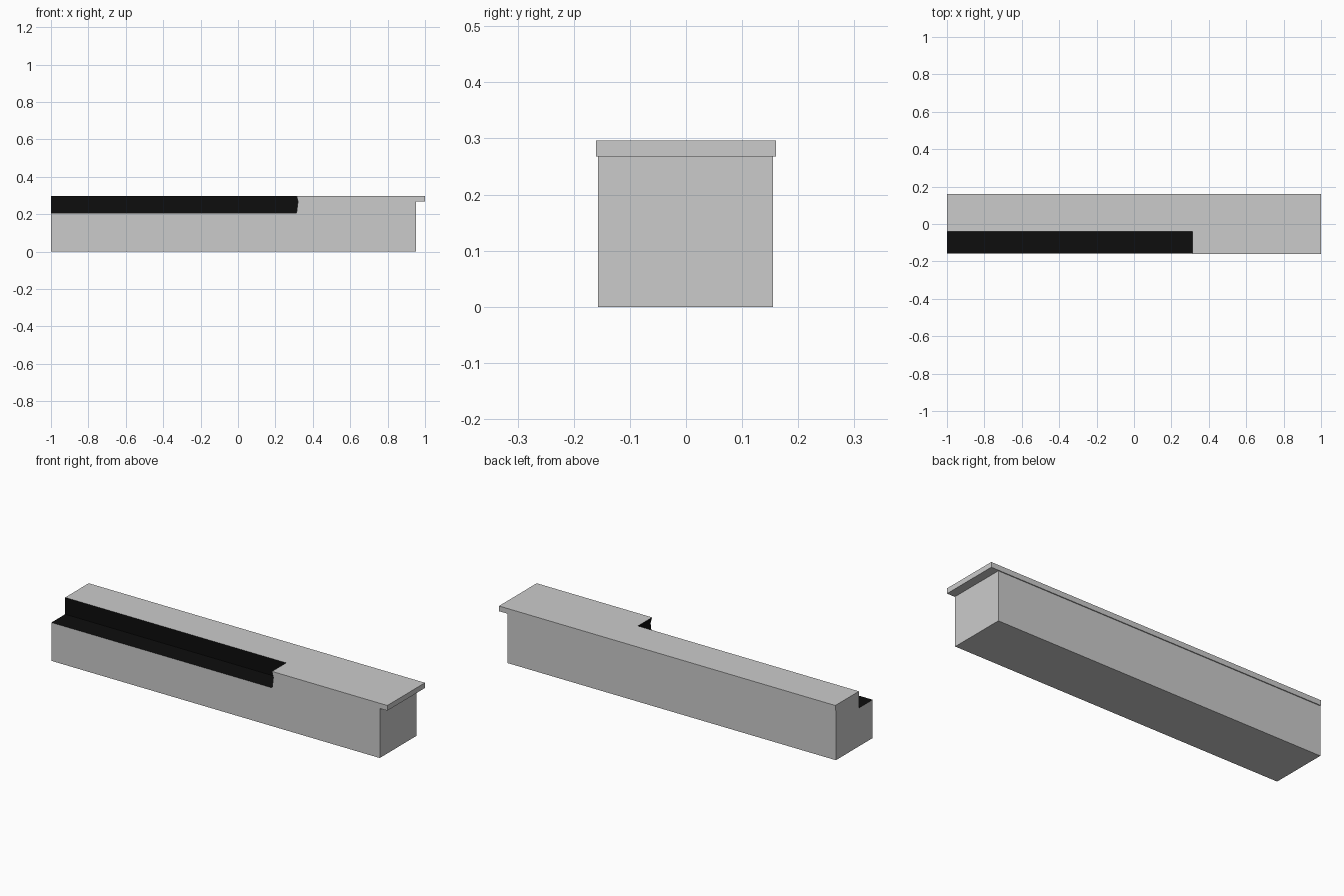
import bpy
import bmesh

if "Cube" in bpy.data.objects:
    bpy.data.objects.remove(bpy.data.objects["Cube"])


def material(name, value):
    m = bpy.data.materials.new(name)
    m.diffuse_color = (value, value, value, 1)
    m.use_nodes = True
    m.node_tree.nodes["Principled BSDF"].inputs["Base Color"].default_value = m.diffuse_color
    return m


grey = material("grey", 0.8)
black = material("black", 0.004)


def prism(name, profile, y0, y1):
    """Extrude an x-z profile along y."""
    bm = bmesh.new()
    face = bm.faces.new([bm.verts.new((x, y0, z)) for x, z in profile])
    ext = bmesh.ops.extrude_face_region(bm, geom=[face])
    verts = [v for v in ext["geom"] if isinstance(v, bmesh.types.BMVert)]
    bmesh.ops.translate(bm, verts=verts, vec=(0, y1 - y0, 0))
    bmesh.ops.recalc_face_normals(bm, faces=bm.faces[:])
    me = bpy.data.meshes.new(name)
    bm.to_mesh(me)
    bm.free()
    ob = bpy.data.objects.new(name, me)
    bpy.context.collection.objects.link(ob)
    return ob


def box(name, x0, x1, y0, y1, z0, z1):
    return prism(name, [(x0, z0), (x1, z0), (x1, z1), (x0, z1)], y0, y1)


# Counter body and overhanging worktop, flush at the left end
body = box("counter_body", -1, 0.953, -0.157, 0.155, 0, 0.268)
top = box("worktop", -1, 1, -0.16, 0.16, 0.268, 0.296)

# Cutter for the long black recess along the front
cutter = prism("recess_cutter", [(-1.1, 0.206), (0.313, 0.206), (0.321, 0.268),
                                 (0.314, 0.296), (0.314, 0.4), (-1.1, 0.4)],
               -0.3, -0.04)
cutter.hide_render = True
cutter.hide_set(True)

# Cut the recess and blacken its walls
for ob in (body, top):
    mod = ob.modifiers.new("recess", "BOOLEAN")
    mod.operation = "DIFFERENCE"
    mod.solver = "EXACT"
    mod.object = cutter
    bpy.context.view_layer.update()
    deps = bpy.context.evaluated_depsgraph_get()
    mesh = bpy.data.meshes.new_from_object(ob.evaluated_get(deps))
    ob.modifiers.clear()
    ob.data = mesh
    mesh.materials.clear()
    mesh.materials.append(grey)
    mesh.materials.append(black)
    for p in mesh.polygons:
        n, c = p.normal, p.center
        floor = n.z > 0.9 and abs(c.z - 0.206) < 0.003
        back = n.y < -0.9 and abs(c.y + 0.04) < 0.003
        end = n.x < -0.5 and abs(c.x - 0.316) < 0.01
        p.material_index = int(floor or back or end)

bpy.data.objects.remove(cutter)
